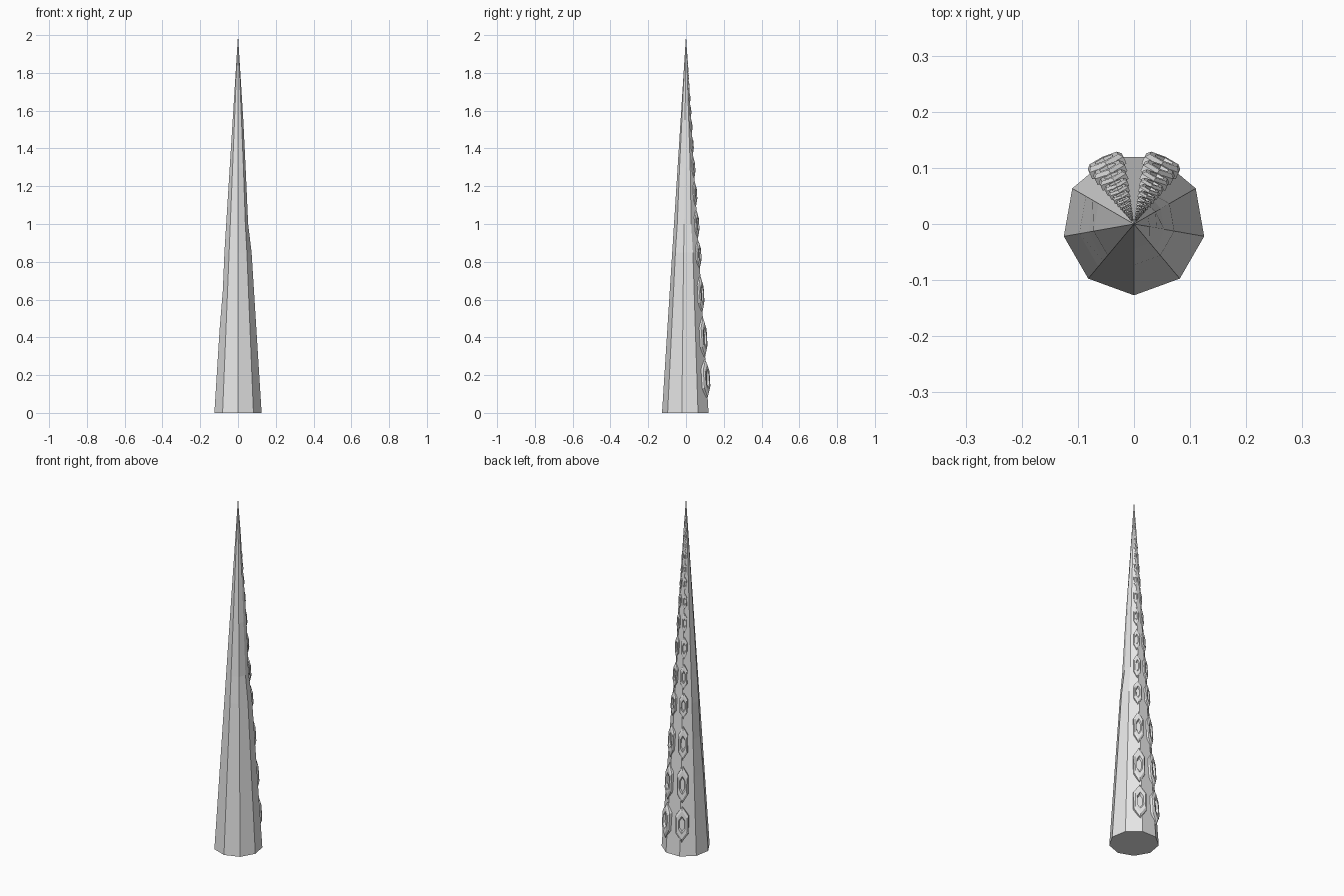
import bpy
from math import sin, cos, radians, pi
from mathutils import Vector

cube = bpy.data.objects.get("Cube")
if cube:
    bpy.data.objects.remove(cube)

HEIGHT, RADIUS, SIDES = 2.0, 0.127, 9

grey = bpy.data.materials.new("plain_grey")
grey.use_nodes = True
grey.diffuse_color = (0.8, 0.8, 0.8, 1)
grey.node_tree.nodes["Principled BSDF"].inputs["Base Color"].default_value = (0.8, 0.8, 0.8, 1)


def body_radius(z):
    return RADIUS * (1 - z / HEIGHT)


def skin(loops, closed_start):
    """Faces joining equal loops of points, ending in a cap."""
    n = len(loops[0])
    verts = [p for loop in loops for p in loop]
    faces = [(r * n + i, r * n + (i + 1) % n, (r + 1) * n + (i + 1) % n, (r + 1) * n + i)
             for r in range(len(loops) - 1) for i in range(n)]
    faces.append(tuple(range((len(loops) - 1) * n, len(loops) * n)))
    if closed_start:
        faces.append(tuple(reversed(range(n))))
    return verts, faces


def add_object(name, verts, faces):
    mesh = bpy.data.meshes.new(name)
    mesh.from_pydata(verts, [], faces)
    mesh.materials.append(grey)
    mesh.update()
    obj = bpy.data.objects.new(name, mesh)
    bpy.context.collection.objects.link(obj)
    return obj


# Tapered nine-sided body; a few corners are pressed in for a hand-hewn look
levels = [0, 0.22, 0.44, 0.65, 0.85, 1.0, 1.3, 1.55, 1.998]
dents = {(5, 2): 0.86, (5, 3): 0.86, (6, 2): 0.92, (5, 1): 0.95, (3, 7): 0.95}
rings = []
for r, z in enumerate(levels):
    ring = []
    for i in range(SIDES):
        a = -pi / 2 + 2 * pi * i / SIDES
        rad = body_radius(z) * dents.get((r, i), 1)
        ring.append(Vector((rad * cos(a), rad * sin(a), z)))
    rings.append(ring)
add_object("tentacle_body", *skin(rings, True))

# Sucker: bevelled hexagonal ring with a sunken middle (scale, lift)
section = [(1.0, -0.2), (1.0, 0.2), (0.8, 0.42), (0.5, 0.42), (0.38, 0.1)]


def sucker(name, z, angle, half_height):
    rad = body_radius(z)
    half_width = 0.29 * rad
    out = Vector((cos(angle), sin(angle), RADIUS / HEIGHT)).normalized()
    across = Vector((-sin(angle), cos(angle), 0))
    up = out.cross(across)
    centre = Vector((rad * cos(angle), rad * sin(angle), z)) * 1.0
    centre -= Vector((cos(angle), sin(angle), 0)) * rad * 0.02
    loops = []
    for scale, lift in section:
        loop = []
        for k in range(6):
            t = radians(60 * k + 30)
            loop.append(centre + across * (cos(t) / cos(pi / 6) * half_width * scale)
                        + up * (sin(t) * half_height * scale)
                        + out * lift * half_width)
        loops.append(loop)
    add_object(name, *skin(loops, False))


# Two columns up the back, shrinking towards the tip
heights = [0.18, 0.40, 0.63, 0.84, 1.0, 1.16, 1.3, 1.42, 1.52,
           1.6, 1.67, 1.73, 1.78, 1.82, 1.86, 1.89]
for n, z in enumerate(heights):
    gap = heights[min(n + 1, len(heights) - 1)] - heights[min(n, len(heights) - 2)]
    for side, sign in (("left", -1), ("right", 1)):
        sucker(f"sucker_{side}_{n + 1}", z, pi / 2 + sign * radians(25), gap * 0.45)
